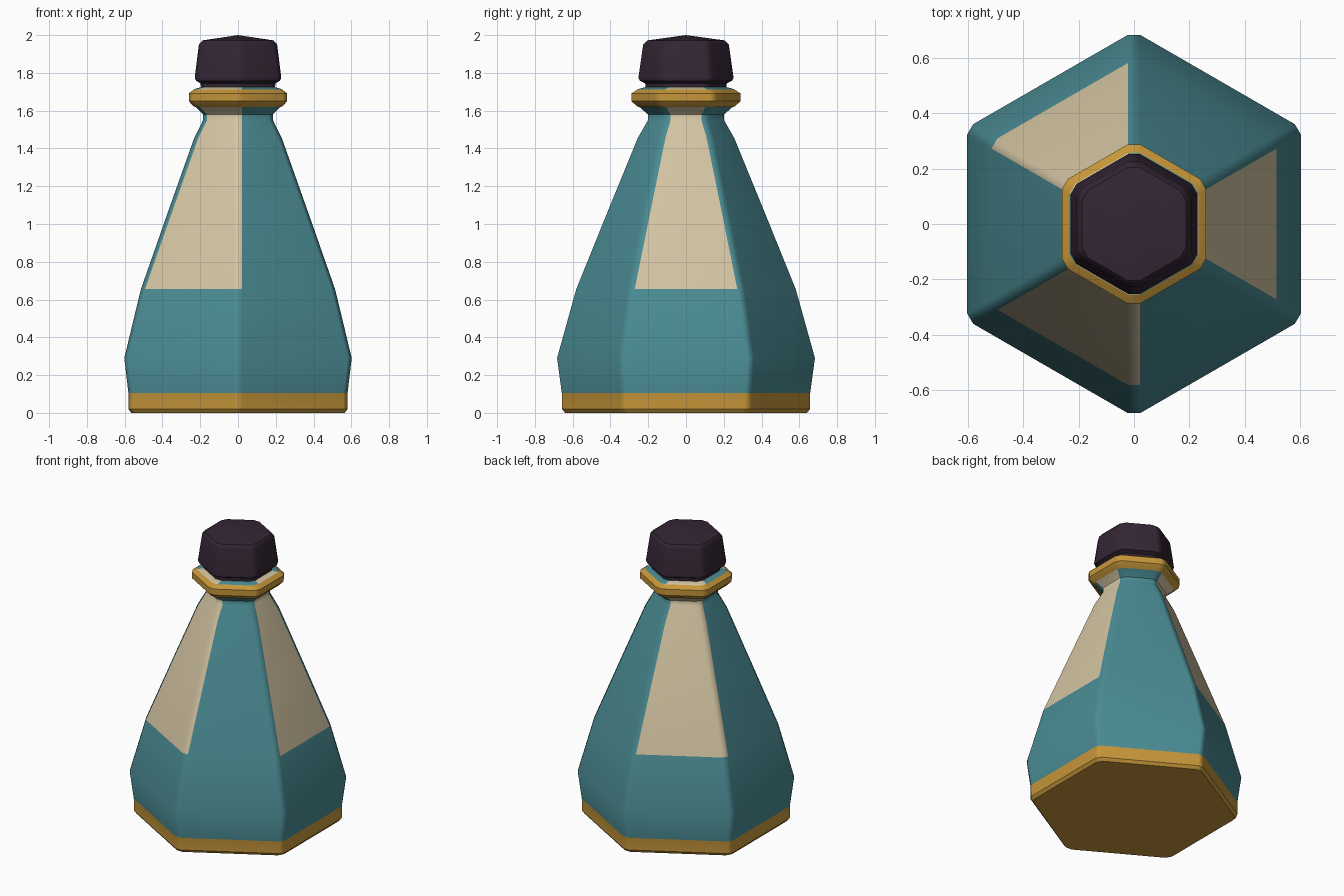
import bpy, bmesh, math
from mathutils import Vector

if "Cube" in bpy.data.objects:
    bpy.data.objects.remove(bpy.data.objects["Cube"])


def material(name, rgb):
    m = bpy.data.materials.new(name)
    m.diffuse_color = (*rgb, 1)
    m.use_nodes = True
    m.node_tree.nodes["Principled BSDF"].inputs["Base Color"].default_value = m.diffuse_color
    return m


teal = material("teal glass", (0.069, 0.262, 0.296))
cream = material("cream label", (0.658, 0.558, 0.366))
gold = material("gold trim", (0.565, 0.305, 0.042))
dark = material("dark stopper", (0.034, 0.019, 0.034))


def ring(apothem, z, cut=0.025):
    """Hexagon with clipped corners, flats facing +x and -x."""
    pts = []
    half = apothem / math.sqrt(3) - cut
    for k in range(6):
        a = math.radians(60 * k)
        n = Vector((math.cos(a), math.sin(a), 0))
        s = Vector((-n.y, n.x, 0))
        for sign in (-1, 1):
            pts.append(n * apothem + s * half * sign + Vector((0, 0, z)))
    return pts


def hex_stack(name, profile, mats, rule, peak=None):
    """Skin a stack of rings; rule(level, side) picks the material."""
    bm = bmesh.new()
    rings = [[bm.verts.new(p) for p in ring(a, z)] for a, z in profile]
    for lv, (lo, hi) in enumerate(zip(rings, rings[1:])):
        for i in range(12):
            j = (i + 1) % 12
            f = bm.faces.new((lo[i], lo[j], hi[j], hi[i]))
            f.material_index = rule(lv, i)
    bm.faces.new(rings[0][::-1]).material_index = rule(0, 1)
    top = rings[-1]
    if peak is None:
        bm.faces.new(top).material_index = rule(len(rings) - 2, 1)
    else:
        tip = bm.verts.new((0, 0, peak))
        for i in range(12):
            bm.faces.new((top[i], top[(i + 1) % 12], tip)).material_index = rule(len(rings) - 2, i)
    me = bpy.data.meshes.new(name)
    bm.to_mesh(me)
    bm.free()
    for m in mats:
        me.materials.append(m)
    ob = bpy.data.objects.new(name, me)
    bpy.context.collection.objects.link(ob)
    # soft clipped corners, flat panels
    bpy.ops.object.select_all(action='DESELECT')
    ob.select_set(True)
    bpy.context.view_layer.objects.active = ob
    bpy.ops.object.shade_smooth_by_angle(angle=math.radians(35))
    ob.modifiers.new("panel_normals", 'WEIGHTED_NORMAL').keep_sharp = True
    return ob


# Bottle: gold foot, belly, tapering shoulder, neck, gold lip
bottle = [(0.565, 0), (0.58, 0.02), (0.58, 0.104), (0.602, 0.29), (0.514, 0.655),
          (0.365, 1.08), (0.232, 1.455), (0.185, 1.55), (0.185, 1.58),
          (0.225, 1.62), (0.235, 1.622), (0.26, 1.65), (0.26, 1.692),
          (0.232, 1.713), (0.225, 1.716), (0.195, 1.725)]


def bottle_rule(level, side):
    z = (bottle[level][1] + bottle[level + 1][1]) / 2
    if z < 0.104 or 1.62 < z < 1.714:
        return 2
    panel = side // 2
    labelled = panel in (0, 2, 4) if side % 2 == 0 else panel in (2, 4)
    return 1 if z > 0.655 and labelled else 0


hex_stack("bottle", bottle, (teal, cream, gold), bottle_rule)

# Stopper: short shank, faceted knob, low pointed top
stopper = [(0.195, 1.70), (0.198, 1.745), (0.222, 1.758), (0.229, 1.775),
           (0.207, 1.95), (0.188, 1.972)]
hex_stack("stopper", stopper, (dark,), lambda level, side: 0, peak=2.0)
